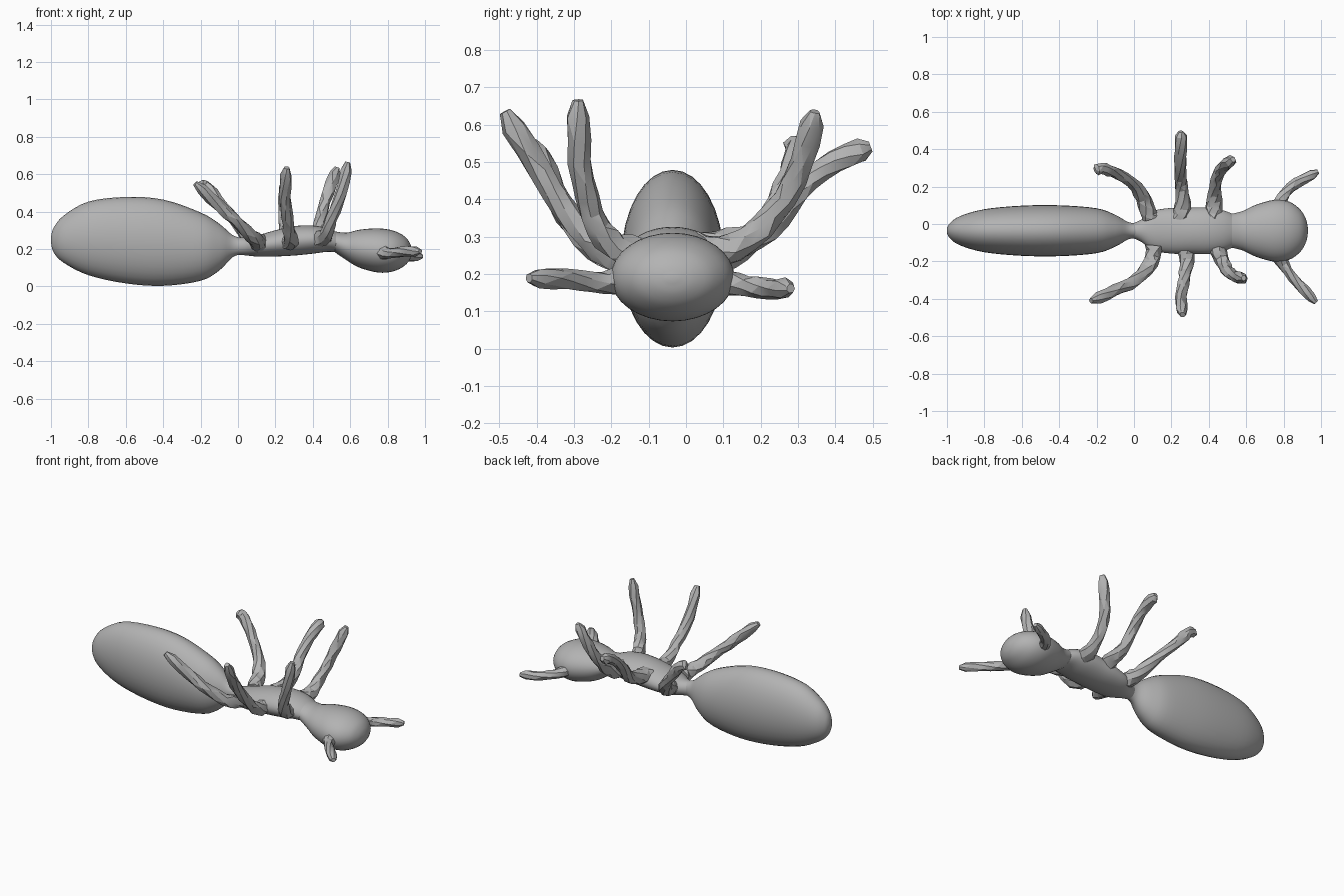
import bpy, bmesh, math, random
from mathutils import Vector

if "Cube" in bpy.data.objects:
    bpy.data.objects.remove(bpy.data.objects["Cube"])

random.seed(4)
grey = bpy.data.materials.new("plain grey")
grey.diffuse_color = (0.45, 0.45, 0.45, 1)
grey.use_nodes = True
grey.node_tree.nodes["Principled BSDF"].inputs["Base Color"].default_value = grey.diffuse_color


def finish(bm, name, angle):
    bmesh.ops.recalc_face_normals(bm, faces=bm.faces)
    mesh = bpy.data.meshes.new(name)
    bm.to_mesh(mesh)
    bm.free()
    ob = bpy.data.objects.new(name, mesh)
    bpy.context.collection.objects.link(ob)
    mesh.materials.append(grey)
    bpy.ops.object.select_all(action='DESELECT')
    ob.select_set(True)
    bpy.context.view_layer.objects.active = ob
    bpy.ops.object.shade_smooth_by_angle(angle=math.radians(angle))
    return ob


def skin(bm, rings):
    """Bridge successive vertex rings and close both ends."""
    for a, b in zip(rings, rings[1:]):
        n = len(a)
        for i in range(n):
            bm.faces.new((a[i], a[(i + 1) % n], b[(i + 1) % n], b[i]))
    bm.faces.new(rings[0])
    bm.faces.new(rings[-1])


def spline(points, steps):
    """Catmull-Rom curve through points of any dimension."""
    p = [points[0]] + list(points) + [points[-1]]
    out = []
    for k in range(1, len(p) - 2):
        for s in range(steps):
            t = s / steps
            out.append([0.5 * (2 * b + (c - a) * t + (2 * a - 5 * b + 4 * c - d) * t * t
                               + (3 * b - a - 3 * c + d) * t ** 3)
                        for a, b, c, d in zip(*p[k - 1:k + 3])])
    return out + [list(points[-1])]


def body_part(name, sections):
    """Oval sections along x: (x, bottom, top, half width)."""
    bm = bmesh.new()
    rings = []
    for x, low, high, w in spline(sections, 4):
        mid, h = (low + high) / 2, (high - low) / 2
        rings.append([bm.verts.new((x, -0.036 + w * math.cos(a), mid + h * math.sin(a)))
                      for a in (i * math.tau / 32 for i in range(32))])
    skin(bm, rings)
    return finish(bm, name, 60)


def limb(name, path, r0, r1):
    """Lumpy, faceted, tapering limb along a path."""
    bm = bmesh.new()
    pts = [Vector(p) for p in spline(path, 3)]
    rings = []
    for i, p in enumerate(pts):
        d = (pts[min(i + 1, len(pts) - 1)] - pts[max(i - 1, 0)]).normalized()
        u = d.cross(Vector((1, 0.1, 0.3))).normalized()
        v = d.cross(u)
        t = i / (len(pts) - 1)
        r = r0 + (r1 - r0) * min(1, t * 2.2)
        if i == len(pts) - 1:
            r *= 0.45
        rings.append([bm.verts.new(p + (u * math.cos(a) + v * math.sin(a)) * r * random.uniform(0.87, 1.13))
                      for a in (k * math.tau / 7 + i * 0.25 for k in range(7))])
    skin(bm, rings)
    bmesh.ops.triangulate(bm, faces=bm.faces)
    return finish(bm, name, 24)


# Body
body_part("abdomen", [
    (-1.0, .235, .265, .012), (-.985, .18, .315, .04), (-.93, .125, .38, .078), (-.8, .06, .453, .115),
    (-.6, .016, .478, .134), (-.4, .003, .464, .136), (-.2, .03, .395, .12),
    (-.1, .085, .335, .085), (-.03, .155, .275, .046), (.02, .172, .258, .04)])
body_part("thorax", [
    (-.01, .17, .26, .038), (.04, .166, .262, .06), (.1, .16, .272, .105), (.2, .16, .30, .122),
    (.3, .165, .322, .124), (.4, .175, .325, .124), (.48, .185, .31, .108), (.54, .18, .285, .084)])
body_part("head", [
    (.51, .188, .295, .088), (.58, .14, .287, .105), (.65, .10, .303, .138), (.75, .074, .31, .165),
    (.83, .08, .298, .155), (.89, .11, .268, .112), (.92, .145, .23, .06), (.93, .18, .195, .012)])

# Legs
legs = {
    "rear_leg_left": [(.09, .03, .23), (.06, .11, .25), (.01, .20, .32), (-.08, .265, .43), (-.16, .295, .52), (-.21, .29, .55)],
    "rear_leg_right": [(.11, -.12, .23), (.09, -.21, .25), (.01, -.30, .33), (-.1, -.355, .43), (-.23, -.41, .55)],
    "middle_leg_left": [(.25, .03, .26), (.26, .12, .28), (.25, .22, .32), (.25, .30, .42), (.25, .40, .50), (.25, .495, .54)],
    "middle_leg_right": [(.27, -.11, .24), (.28, -.20, .25), (.27, -.29, .33), (.25, -.39, .47), (.26, -.485, .635)],
    "front_leg_left": [(.42, .03, .26), (.43, .13, .27), (.44, .235, .36), (.48, .31, .50), (.53, .345, .635)],
    "front_leg_right": [(.43, -.10, .25), (.47, -.19, .275), (.50, -.25, .36), (.55, -.285, .50), (.587, -.29, .665)],
}
for name, path in legs.items():
    limb(name, path, .05, .032)

# Antennae
limb("antenna_left", [(.76, .06, .185), (.79, .14, .17), (.87, .22, .16), (.985, .28, .16)], .045, .028)
limb("antenna_right", [(.76, -.14, .19), (.80, -.22, .175), (.88, -.32, .185), (.975, -.42, .188)], .045, .028)
